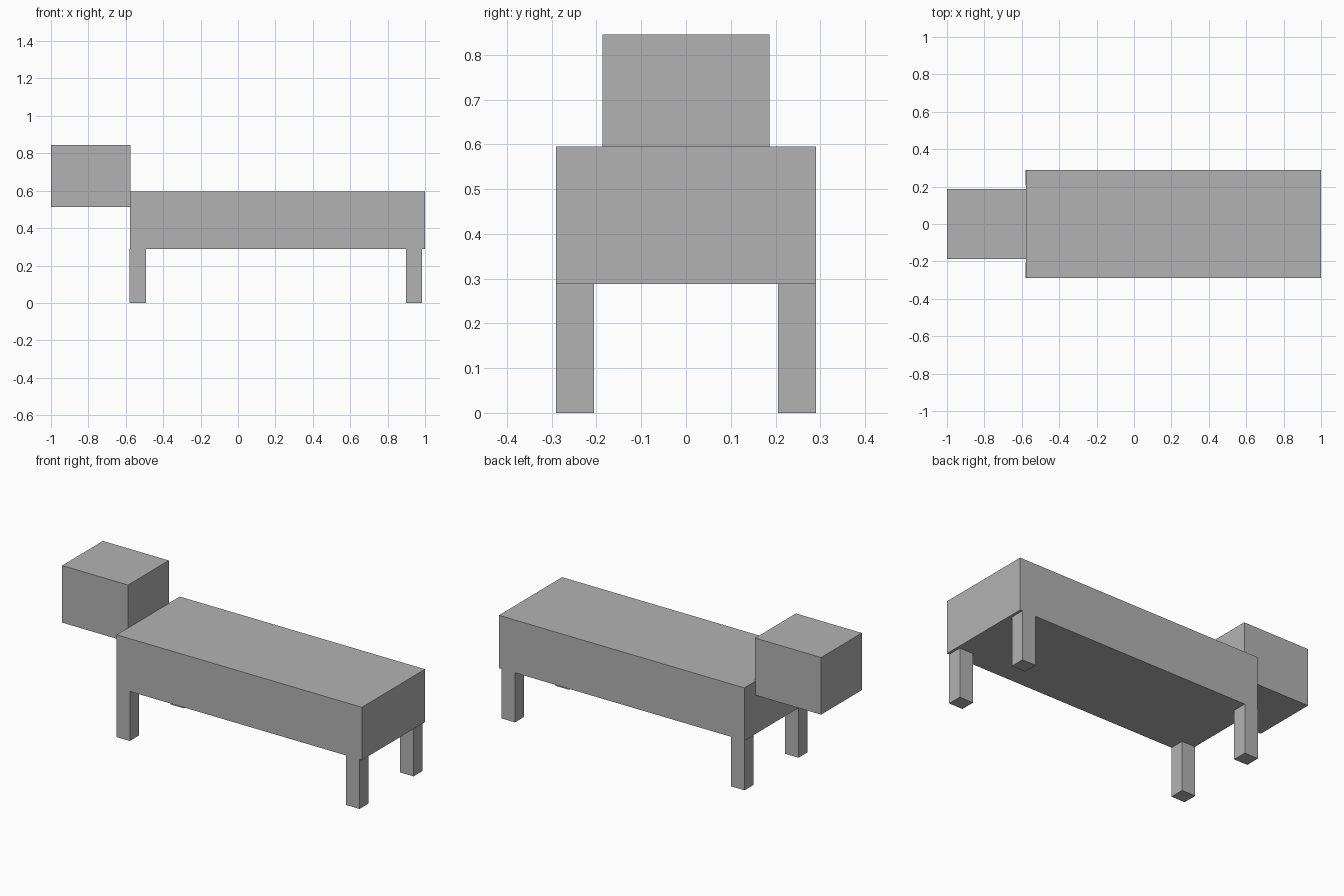
import bpy

# Remove the default cube
default = bpy.data.objects.get("Cube")
if default:
    bpy.data.objects.remove(default, do_unlink=True)

# Single flat colour
grey = bpy.data.materials.new("mid_grey")
grey.use_nodes = True
colour = (0.45, 0.45, 0.45, 1.0)
grey.diffuse_color = colour
grey.node_tree.nodes["Principled BSDF"].inputs["Base Color"].default_value = colour


def box(name, x, y, z):
    """Add a box spanning the given (low, high) ranges."""
    spans = (x, y, z)
    bpy.ops.mesh.primitive_cube_add(size=1, location=[(a + b) / 2 for a, b in spans])
    obj = bpy.context.object
    obj.name = name
    obj.scale = [b - a for a, b in spans]
    bpy.ops.object.transform_apply(location=False, rotation=False, scale=True)
    obj.data.materials.append(grey)
    return obj


# Long body and raised head block
box("body", (-0.578, 1.0), (-0.29, 0.29), (0.288, 0.595))
box("head", (-1.0, -0.576), (-0.187, 0.187), (0.513, 0.845))

# Four legs at the corners
for end, x in (("head_end", (-0.58, -0.493)), ("tail_end", (0.897, 0.985))):
    for side, y in (("front", (-0.29, -0.206)), ("back", (0.206, 0.29))):
        box(f"{side}_leg_{end}", x, y, (0, 0.288))
